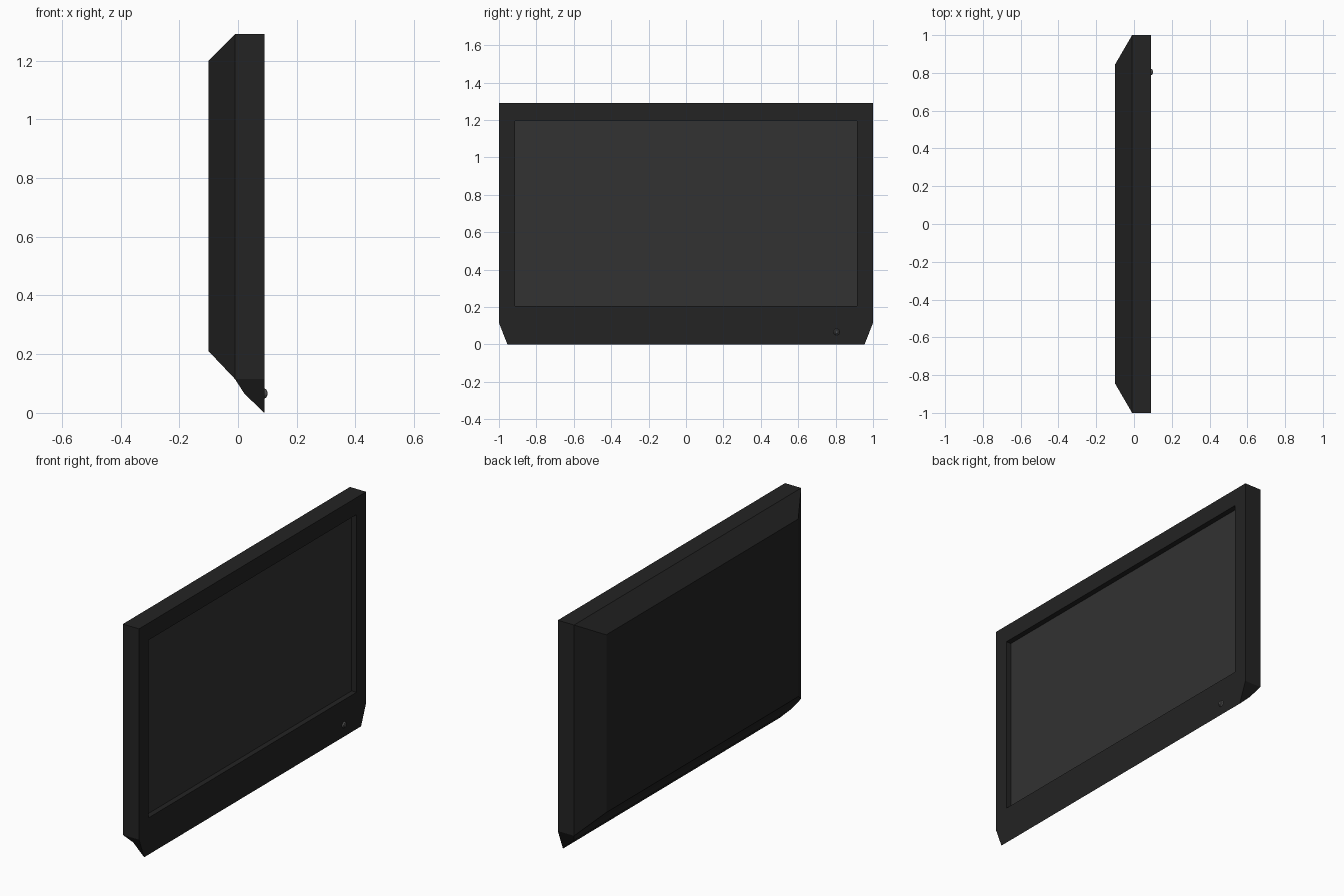
import bpy, bmesh, math
from mathutils import Matrix

if "Cube" in bpy.data.objects:
    bpy.data.objects.remove(bpy.data.objects["Cube"])


def material(name, v):
    m = bpy.data.materials.new(name)
    m.diffuse_color = (v, v, v, 1)
    m.use_nodes = True
    m.node_tree.nodes["Principled BSDF"].inputs["Base Color"].default_value = m.diffuse_color
    return m


def finish(bm, name, mat):
    bmesh.ops.recalc_face_normals(bm, faces=bm.faces)
    me = bpy.data.meshes.new(name)
    bm.to_mesh(me)
    bm.free()
    ob = bpy.data.objects.new(name, me)
    bpy.context.collection.objects.link(ob)
    me.materials.append(mat)
    return ob


def mirrored_ring(bm, half):
    """Closed ring from (x, y, z) points on the +y side, mirrored to -y."""
    pts = half + [(x, -y, z) for x, y, z in reversed(half)]
    return [bm.verts.new(p) for p in pts]


def bridge(bm, a, b):
    n = len(a)
    for i in range(n):
        j = (i + 1) % n
        bm.faces.new((a[i], a[j], b[j], b[i]))


casing_mat = material("casing_dark", 0.017)
screen_mat = material("screen_grey", 0.032)
button_mat = material("button_grey", 0.09)

FRONT, RIM, BACK, GLASS = 0.09, -0.01, -0.10, 0.06

# Casing: front outline, rear rim, tapered back, recessed screen opening
bm = bmesh.new()
front = mirrored_ring(bm, [(FRONT, 0.955, 0), (FRONT, 1, 0.115), (FRONT, 1, 1.29)])
rim = mirrored_ring(bm, [(0.022, 0.955, 0.065), (RIM, 1, 0.115), (RIM, 1, 1.29)])
back = mirrored_ring(bm, [(BACK, 0.845, 0.21), (BACK, 0.845, 1.2)])
opening = mirrored_ring(bm, [(FRONT, 0.915, 0.205), (FRONT, 0.915, 1.195)])
recess = mirrored_ring(bm, [(GLASS, 0.915, 0.205), (GLASS, 0.915, 1.195)])
bridge(bm, front, rim)
bm.faces.new((rim[5], rim[0], rim[1], rim[4]))
bridge(bm, rim[1:5], back)
bm.faces.new(back)
for i in range(3):  # sides and top of the bezel
    bm.faces.new((front[i + 1], front[i + 2], opening[i + 1], opening[i]))
bm.faces.new((opening[3], opening[0], front[1], front[0], front[5], front[4]))
bridge(bm, opening, recess)
screen_corners = [v.co.copy() for v in recess]
finish(bm, "casing", casing_mat)

# Screen panel at the bottom of the recess
bm = bmesh.new()
face = bm.faces.new([bm.verts.new(p) for p in screen_corners])
screen = finish(bm, "screen", screen_mat)
if screen.data.polygons[0].normal.x < 0:
    screen.data.flip_normals()


# Power button: a low stepped dome on the lower bezel
def button_part(name, r1, r2, x0, x1):
    bm = bmesh.new()
    bmesh.ops.create_cone(
        bm, cap_ends=True, segments=16, radius1=r1, radius2=r2, depth=x1 - x0,
        matrix=Matrix.Translation(((x0 + x1) / 2, 0.805, 0.066))
        @ Matrix.Rotation(math.pi / 2, 4, 'Y'))
    finish(bm, name, button_mat)


button_part("power_button_ring", 0.018, 0.014, 0.088, 0.097)
button_part("power_button_cap", 0.012, 0.007, 0.096, 0.10)
